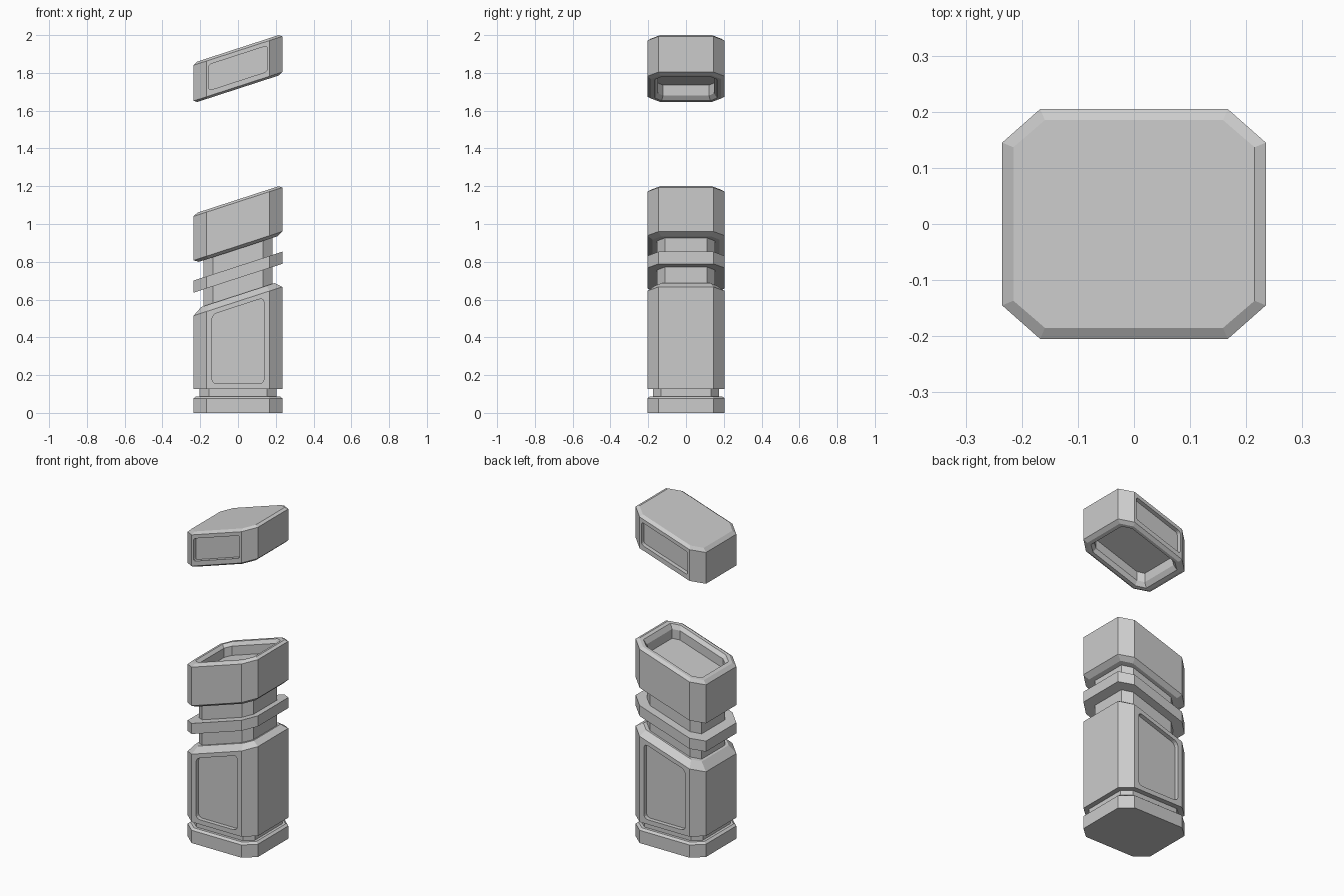
import bpy, bmesh

if "Cube" in bpy.data.objects:
    bpy.data.objects.remove(bpy.data.objects["Cube"])

SLOPE = 0.325  # all upper sections are sheared along x


def octagon(inset, k):
    """Chamfered rectangle; k is how fast the flats shrink with the inset."""
    hx, hy = 0.235 - inset, 0.205 - inset
    fx, fy = 0.167 - k * inset, 0.145 - k * inset
    return [(hx, -fy), (hx, fy), (fx, hy), (-fx, hy),
            (-hx, fy), (-hx, -fy), (-fx, -hy), (fx, -hy)]


def finish(bm, name):
    bmesh.ops.recalc_face_normals(bm, faces=bm.faces)
    mesh = bpy.data.meshes.new(name)
    bm.to_mesh(mesh)
    bm.free()
    ob = bpy.data.objects.new(name, mesh)
    bpy.context.collection.objects.link(ob)
    return ob


def loft(name, profile):
    """Stack octagon rings: (inset, flat shrink, height at x=0, slope)."""
    bm = bmesh.new()
    rings = [[bm.verts.new((x, y, z + s * x)) for x, y in octagon(i, k)]
             for i, k, z, s in profile]
    for a, b in zip(rings, rings[1:]):
        for j in range(8):
            n = (j + 1) % 8
            bm.faces.new((a[j], a[n], b[n], b[j]))
    bm.faces.new(rings[0])
    bm.faces.new(rings[-1])
    return finish(bm, name)


def recess(ob, outline, radius, depth=0.025):
    """Cut a rounded panel into the front and back faces."""
    for side in (-1, 1):
        bm = bmesh.new()
        y0, y1 = side * (0.205 - depth), side * 0.3
        near = [bm.verts.new((x, y0, z)) for x, z in outline]
        far = [bm.verts.new((x, y1, z)) for x, z in outline]
        bm.faces.new(near)
        bm.faces.new(far)
        for j in range(4):
            n = (j + 1) % 4
            bm.faces.new((near[j], near[n], far[n], far[j]))
        corners = [e for e in bm.edges if abs(e.verts[0].co.y - e.verts[1].co.y) > 0.01]
        bmesh.ops.bevel(bm, geom=corners, offset=radius, segments=3,
                        profile=0.5, affect='EDGES')
        cutter = finish(bm, "panel_cutter")
        cutter.hide_render = True
        mod = ob.modifiers.new("panel", 'BOOLEAN')
        mod.operation, mod.solver, mod.object = 'DIFFERENCE', 'EXACT', cutter
        bpy.context.view_layer.objects.active = ob
        bpy.ops.object.modifier_apply(modifier=mod.name)
        bpy.data.objects.remove(cutter)


S, K, N = SLOPE, 0.41, 0.65

# Body: base, groove, main block, neck, ring, neck, collar and socket
body = loft("body", [
    (0, K, 0, 0), (0, K, 0.077, 0), (0.014, K, 0.088, 0),
    (0.030, K, 0.088, 0), (0.030, K, 0.127, 0),
    (0, K, 0.127, 0), (0, K, 0.591, S), (0.040, K, 0.624, S),
    (0.052, N, 0.624, S), (0.052, N, 0.713, S),
    (0, K, 0.713, S), (0, K, 0.777, S),
    (0.052, N, 0.777, S), (0.052, N, 0.867, S),
    (0.028, K, 0.867, S), (0, K, 0.884, S),
    (0, K, 1.117, S), (0.020, K, 1.130, S),
    (0.040, K, 1.130, S), (0.057, K, 1.108, S), (0.057, K, 1.052, S)])

# Floating lid with a hollow underside
lid = loft("lid", [
    (0.057, K, 1.793, S), (0.057, K, 1.738, S), (0.040, K, 1.716, S),
    (0.020, K, 1.716, S), (0, K, 1.728, S),
    (0, K, 1.917, S), (0.020, K, 1.930, S)])

# Recessed side panels
w = 0.138
recess(body, [(-w, 0.155), (w, 0.155), (w, 0.565 + S * w), (-w, 0.565 - S * w)], 0.025)
w = 0.155
recess(lid, [(-w, 1.757 - S * w), (w, 1.757 + S * w),
             (w, 1.894 + S * w), (-w, 1.894 - S * w)], 0.015)
